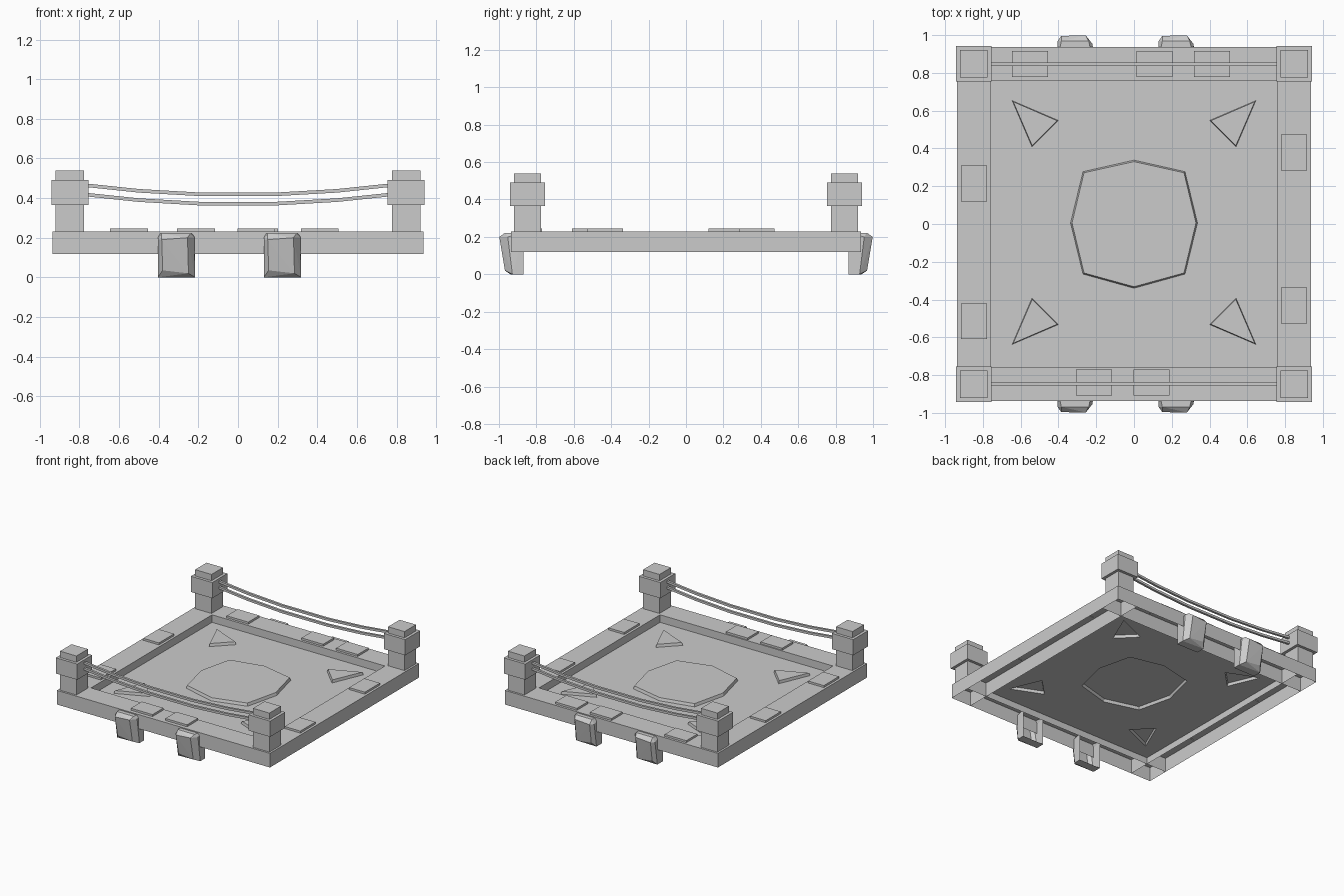
import bpy
import bmesh
from mathutils import Vector

if "Cube" in bpy.data.objects:
    bpy.data.objects.remove(bpy.data.objects["Cube"], do_unlink=True)

stone = bpy.data.materials.new("grey_stone")
stone.use_nodes = True
GREY = (0.6, 0.6, 0.6, 1)
stone.diffuse_color = GREY
stone.node_tree.nodes["Principled BSDF"].inputs["Base Color"].default_value = GREY

OUT, INN = 0.936, 0.76      # outer and inner edge of the rim
MID = 0.848                 # centre line of the rim
LOW, TOP = 0.118, 0.23      # bottom and top of the rim
FLOOR, RELIEF = 0.17, 0.192  # floor level and raised pattern level


def finish(bm, name):
    mesh = bpy.data.meshes.new(name)
    bm.to_mesh(mesh)
    bm.free()
    mesh.materials.append(stone)
    ob = bpy.data.objects.new(name, mesh)
    bpy.context.collection.objects.link(ob)
    return ob


def box(name, x0, x1, y0, y1, z0, z1, open_bottom=False):
    bm = bmesh.new()
    bmesh.ops.create_cube(bm, size=1)
    for v in bm.verts:
        v.co = (x1 if v.co.x > 0 else x0, y1 if v.co.y > 0 else y0, z1 if v.co.z > 0 else z0)
    if open_bottom:
        under = [f for f in bm.faces if f.normal.z < -0.5 or f.calc_center_median().z < z0 + 1e-5]
        bmesh.ops.delete(bm, geom=under, context='FACES_ONLY')
    return finish(bm, name)


# Hollow rim: four beams and four corner blocks, with posts and collars on the corners
for s, side in ((-1, "front"), (1, "back")):
    y0, y1 = sorted((s * INN, s * OUT))
    box(side + "_beam", -INN, INN, y0, y1, LOW, TOP, True)
    for t, hand in ((-1, "right"), (1, "left")):
        x0, x1 = sorted((t * INN, t * OUT))
        corner = side + "_" + hand
        box(corner + "_corner", x0, x1, y0, y1, LOW, TOP, True)
        x, y = t * MID, s * MID
        box(corner + "_post", x - 0.072, x + 0.072, y - 0.072, y + 0.072, TOP, 0.54)
        box(corner + "_collar", x - 0.094, x + 0.094, y - 0.094, y + 0.094, 0.365, 0.49)
for t, hand in ((-1, "right"), (1, "left")):
    x0, x1 = sorted((t * INN, t * OUT))
    box(hand + "_beam", x0, x1, -INN, INN, LOW, TOP, True)

# Loose paving tiles on the rim
for cx, cy in ((-0.55, MID), (0.108, MID), (0.412, MID), (-0.212, -MID + 0.01), (0.092, -MID + 0.01),
               (-MID, 0.215), (-MID, -0.515), (MID, 0.378), (MID, -0.432)):
    hx, hy = (0.095, 0.069) if abs(cy) > 0.7 else (0.069, 0.095)
    box("rim_tile", cx - hx, cx + hx, cy - hy, cy + hy, TOP - 0.005, 0.246)

# Thin floor sheet with an octagon and four triangles pressed upward
octagon = [(0, 0.338), (0.27, 0.277), (0.336, 0.006), (0.27, -0.265),
           (0, -0.34), (-0.27, -0.265), (-0.336, 0.006), (-0.27, 0.277)]
triangle = [(0.645, 0.645), (0.4, 0.54), (0.54, 0.4)]
patterns = [octagon] + [[(sx * x, sy * y + 0.008) for x, y in triangle]
                        for sx in (-1, 1) for sy in (-1, 1)]
bm = bmesh.new()


def ring(points, z):
    verts = [bm.verts.new((x, y, z)) for x, y in points]
    return verts, [bm.edges.new((v, verts[i - 1])) for i, v in enumerate(verts)]


border = ring([(-INN, -INN), (INN, -INN), (INN, INN), (-INN, INN)], FLOOR)[1]
rims = [ring(p, FLOOR) for p in patterns]
bmesh.ops.triangle_fill(bm, use_beauty=True, use_dissolve=False,
                        edges=border + [e for r in rims for e in r[1]])
# Remove any fill inside the pattern outlines
outlines = [set(r[0]) for r in rims]
inside = [f for f in bm.faces if any(set(f.verts) <= o for o in outlines)]
bmesh.ops.delete(bm, geom=inside, context='FACES_ONLY')
for verts, _ in rims:
    centre = sum((v.co for v in verts), Vector()) / len(verts)
    upper = []
    for v in verts:
        p = v.co + (centre - v.co).normalized() * 0.008
        upper.append(bm.verts.new((p.x, p.y, RELIEF)))
    for i in range(len(verts)):
        bm.faces.new((verts[i - 1], verts[i], upper[i], upper[i - 1]))
    bm.faces.new(upper)
bmesh.ops.recalc_face_normals(bm, faces=bm.faces)
if sum(f.normal.z * f.calc_area() for f in bm.faces) < 0:
    bmesh.ops.reverse_faces(bm, faces=bm.faces)
finish(bm, "floor")

# Chipped stone brackets, open towards the inside of the rim
bracket = [(0, 0, 0), (0.188, 0, 0), (0.188, 0, 0.222), (0, 0, 0.222),
           (0, 0.07, 0), (0.188, 0.06, 0), (0, 0.1, 0.19), (0.185, 0.085, 0.2),
           (0.02, 0.1, 0.222), (0.165, 0.1, 0.222),
           (0.025, 0.1, 0.035), (0.155, 0.1, 0.02), (0.15, 0.13, 0.2), (0.02, 0.128, 0.19)]
for s, side in ((-1, "front"), (1, "back")):
    for x0 in (-0.405, 0.13):
        bm = bmesh.new()
        for x, d, z in bracket:
            bm.verts.new((x0 + x, s * (0.868 + d), z))
        bmesh.ops.convex_hull(bm, input=bm.verts)
        bmesh.ops.recalc_face_normals(bm, faces=bm.faces)
        back = [f for f in bm.faces if all(abs(v.co.y) < 0.87 for v in f.verts)]
        bmesh.ops.delete(bm, geom=back, context='FACES')
        finish(bm, side + "_bracket")

# Sagging ropes between the posts
for s, side in ((-1, "front"), (1, "back")):
    for drop, level in ((0, "upper"), (0.047, "lower")):
        bm = bmesh.new()
        sections = []
        for x in (-0.78, -0.5, -0.2, 0.2, 0.5, 0.78):
            z = 0.416 + 0.082 * x * x - drop
            sections.append([bm.verts.new((x, s * 0.845 + dy, z + dz)) for dy, dz in
                             ((-0.009, -0.009), (0.009, -0.009), (0.009, 0.009), (-0.009, 0.009))])
        for a, b in zip(sections, sections[1:]):
            for i in range(4):
                bm.faces.new((a[i - 1], a[i], b[i], b[i - 1]))
        bm.faces.new(sections[0])
        bm.faces.new(sections[-1])
        bmesh.ops.recalc_face_normals(bm, faces=bm.faces)
        finish(bm, side + "_" + level + "_rope")
